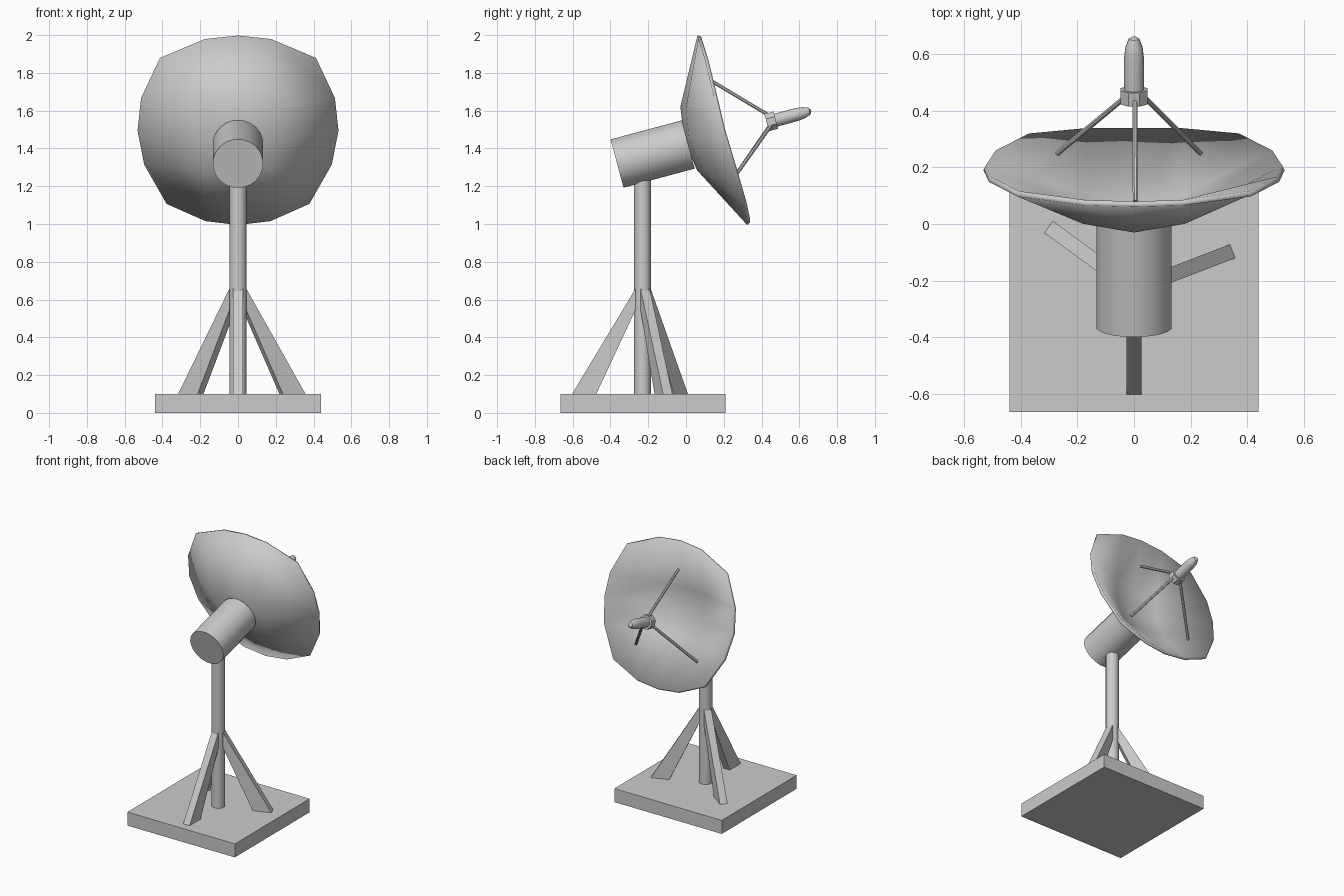
import bpy, math
from mathutils import Matrix, Vector

if "Cube" in bpy.data.objects:
    bpy.data.objects.remove(bpy.data.objects["Cube"])

TILT = Matrix.Rotation(math.radians(-75), 4, 'X')   # local z becomes the pointing axis
POST_Y = -0.23


def make(name, verts, faces, matrix=Matrix(), smooth=False):
    me = bpy.data.meshes.new(name)
    me.from_pydata([matrix @ Vector(v) for v in verts], [], faces)
    me.update()
    ob = bpy.data.objects.new(name, me)
    bpy.context.collection.objects.link(ob)
    if smooth:
        bpy.ops.object.select_all(action='DESELECT')
        bpy.context.view_layer.objects.active = ob
        ob.select_set(True)
        bpy.ops.object.shade_smooth_by_angle(angle=math.radians(35))
    return ob


def lathe(name, profile, sides, matrix, smooth=True):
    """Closed solid from (radius, height) rings, bottom to top."""
    verts, faces = [], []
    for r, z in profile:
        for i in range(sides):
            t = math.tau * (i + 0.5) / sides
            verts.append((r * math.cos(t), r * math.sin(t), z))
    for k in range(len(profile) - 1):
        for i in range(sides):
            j = (i + 1) % sides
            faces.append((k * sides + i, k * sides + j, (k + 1) * sides + j, (k + 1) * sides + i))
    faces.append(tuple(reversed(range(sides))))
    faces.append(tuple(range(len(verts) - sides, len(verts))))
    return make(name, verts, faces, matrix, smooth)


def rod(name, a, b, radius, sides):
    a, b = Vector(a), Vector(b)
    rot = (b - a).to_track_quat('Z', 'Y').to_matrix().to_4x4()
    lathe(name, [(radius, 0), (radius, (b - a).length)], sides, Matrix.Translation(a) @ rot)


# base slab
bpy.ops.mesh.primitive_cube_add(size=1, location=(0, -0.2275, 0.05))
base = bpy.context.object
base.name = "base_slab"
base.scale = (0.88, 0.875, 0.1)

# post
rod("post", (0, POST_Y, 0.1), (0, POST_Y, 1.3), 0.046, 12)

# three tapered brace plates around the post
side = [(0.245, 0.1), (0.373, 0.1), (0.03, 0.67), (0.03, 0.56)]
for n, ang in enumerate((21, 144, 270)):
    m = Matrix.Translation((0, POST_Y, 0)) @ Matrix.Rotation(math.radians(ang), 4, 'Z')
    verts = [(r, w, z) for w in (-0.026, 0.026) for r, z in side]
    faces = [(0, 1, 2, 3), (7, 6, 5, 4)]
    faces += [(i, i + 4, (i + 1) % 4 + 4, (i + 1) % 4) for i in range(4)]
    make(f"brace_{n + 1}", verts, faces, m)

# drum housing behind the dish
axis = Matrix.Translation((0, -0.365, 1.32)) @ TILT
lathe("drum_housing", [(0.134, 0), (0.134, 0.39)], 20, axis)

# dish: rounded 4 x 4 grid; right half rows as (x, up, depth), mirrored
half = [
    [(0, 0.519, 0.005), (0.175, 0.5, 0.005), (0.413, 0.395, 0.01)],
    [(0, 0.178, -0.18), (0.18, 0.172, -0.15), (0.513, 0.177, 0.005)],
    [(0, 0, -0.205), (0.18, 0, -0.18), (0.532, 0, 0)],
    [(0, -0.168, -0.182), (0.18, -0.168, -0.15), (0.497, -0.187, 0.005)],
    [(0, -0.518, 0), (0.172, -0.498, 0.005), (0.378, -0.405, 0.01)],
]
verts = []
for row in half:
    full = [(-x, u, a) for x, u, a in row[:0:-1]] + row
    verts += [(x, -u, a) for x, u, a in full]
faces = [(r * 5 + c, r * 5 + 5 + c, r * 5 + 6 + c, r * 5 + 1 + c)
         for r in range(4) for c in range(4)]
dish = make("dish", verts, faces, Matrix.Translation((0, 0.19, 1.495)) @ TILT, True)
sol = dish.modifiers.new("thickness", 'SOLIDIFY')
sol.thickness = 0.02
sol.offset = -1
bpy.ops.object.modifier_move_to_index(modifier="thickness", index=0)

# feed hub and rounded feed horn in front of the dish
hub = Matrix.Translation((0, 0.427, 1.537)) @ TILT
lathe("feed_hub", [(0.051, 0), (0.051, 0.05)], 8, hub, False)
lathe("feed_horn", [(0.036, 0.04), (0.036, 0.165), (0.031, 0.205),
                    (0.019, 0.235), (0.006, 0.243)], 12, hub)

# three struts holding the hub
for n, (foot, top) in enumerate([
        ((0.005, 0.08, 1.79), (0.003, 0.435, 1.578)),
        ((0.235, 0.25, 1.24), (0.035, 0.45, 1.522)),
        ((-0.27, 0.25, 1.24), (-0.035, 0.445, 1.522))]):
    rod(f"feed_strut_{n + 1}", foot, top, 0.01, 8)
